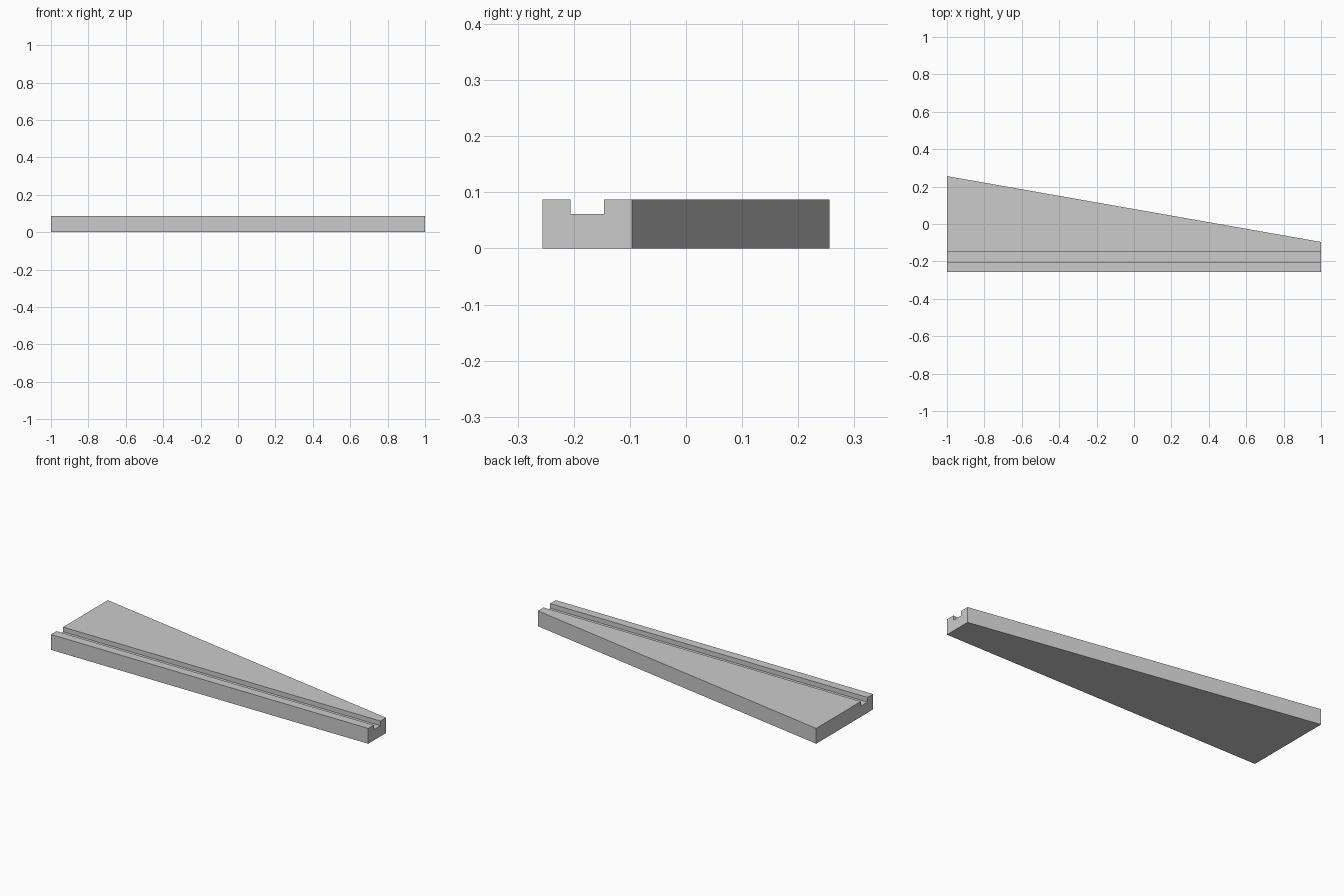
import bpy
import bmesh

cube = bpy.data.objects.get("Cube")
if cube:
    bpy.data.objects.remove(cube, do_unlink=True)

# Plain grey material
grey = bpy.data.materials.new("plain_grey")
grey.use_nodes = True
colour = (0.6, 0.6, 0.6, 1)
grey.diffuse_color = colour
grey.node_tree.nodes["Principled BSDF"].inputs["Base Color"].default_value = colour

HEIGHT, FLOOR = 0.0875, 0.061
FRONT, GROOVE_FRONT, GROOVE_BACK = -0.256, -0.206, -0.146
BACK_WIDE, BACK_NARROW = 0.256, -0.096


def section(bm, x, back):
    """End outline of the bar with its groove, in the plane at x."""
    outline = [
        (FRONT, 0), (back, 0), (back, HEIGHT),
        (GROOVE_BACK, HEIGHT), (GROOVE_BACK, FLOOR),
        (GROOVE_FRONT, FLOOR), (GROOVE_FRONT, HEIGHT), (FRONT, HEIGHT),
    ]
    return [bm.verts.new((x, y, z)) for y, z in outline]


# Tapered bar: two end outlines joined by long flat sides
bm = bmesh.new()
wide = section(bm, -1, BACK_WIDE)
narrow = section(bm, 1, BACK_NARROW)
bm.faces.new(wide)
bm.faces.new(narrow)
for i in range(len(wide)):
    j = (i + 1) % len(wide)
    bm.faces.new((wide[i], wide[j], narrow[j], narrow[i]))
bmesh.ops.recalc_face_normals(bm, faces=bm.faces)

mesh = bpy.data.meshes.new("grooved_taper_bar")
bm.to_mesh(mesh)
bm.free()
mesh.materials.append(grey)
bar = bpy.data.objects.new("grooved_taper_bar", mesh)
bpy.context.collection.objects.link(bar)
